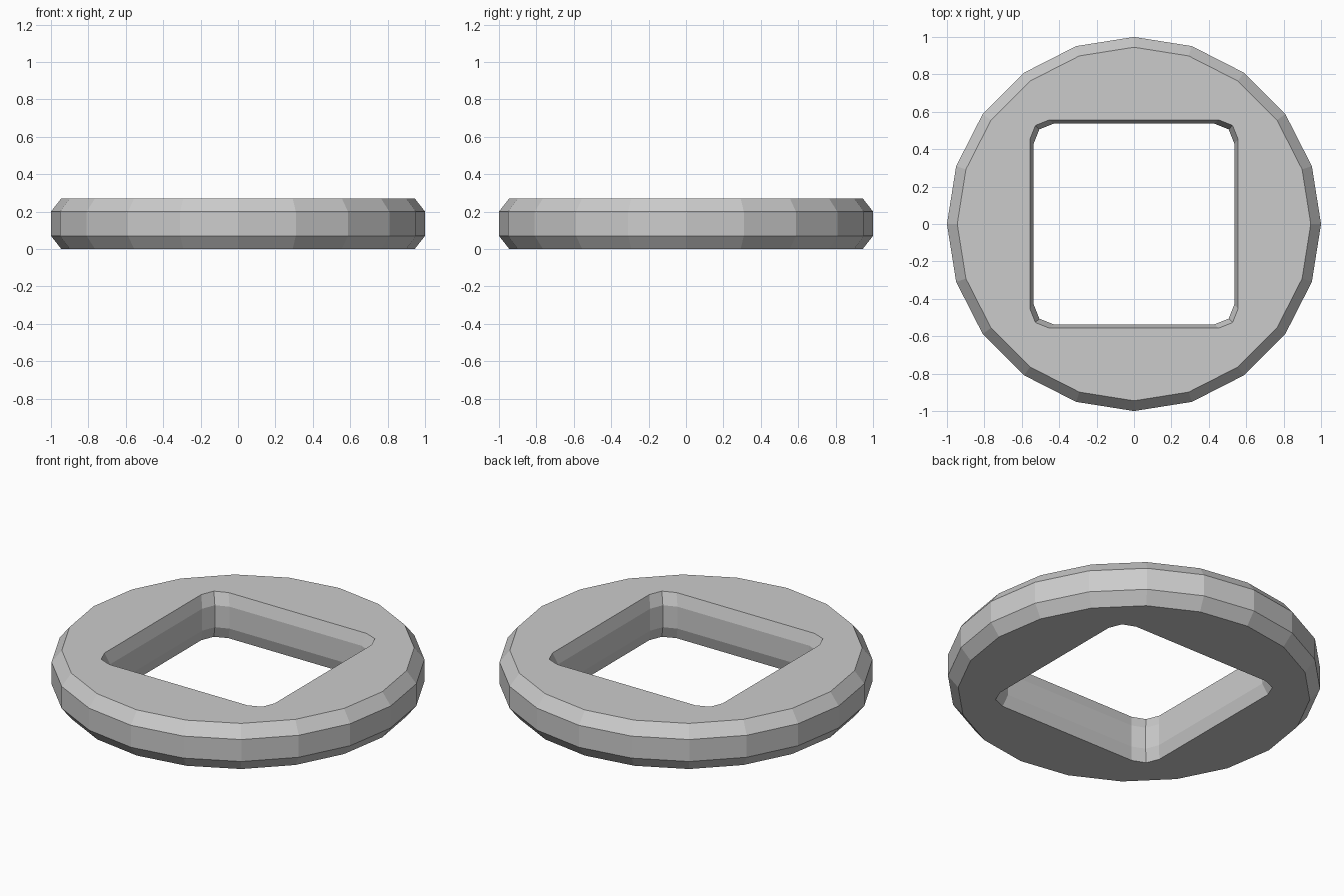
import bpy
import bmesh
from math import cos, sin, pi

cube = bpy.data.objects.get("Cube")
if cube:
    bpy.data.objects.remove(cube, do_unlink=True)

HEIGHT, BEVEL = 0.27, 0.07
LEVELS = (0, BEVEL, HEIGHT - BEVEL, HEIGHT)


def rim_outline(radius, sides=20):
    """Round outer edge."""
    return [(radius * cos(2 * pi * i / sides), radius * sin(2 * pi * i / sides))
            for i in range(sides)]


def hole_outline(half, cut=0.105, mid=0.03):
    """Square hole with two-facet rounded corners."""
    corner = [(half, half - cut), (half - mid, half - mid), (half - cut, half)]
    points = []
    for _ in range(4):
        points += corner
        corner = [(-y, x) for x, y in corner]
    return points


def wall(bm, outlines):
    """Stack outlines at each level and join them; return the end loops."""
    rings = [[bm.verts.new((x, y, z)) for x, y in outline]
             for outline, z in zip(outlines, LEVELS)]
    for low, high in zip(rings, rings[1:]):
        for i in range(len(low)):
            j = (i + 1) % len(low)
            bm.faces.new((low[i], low[j], high[j], high[i]))
    return rings[0], rings[-1]


def loop_edges(bm, ring):
    return [bm.edges.get((ring[i - 1], ring[i])) for i in range(len(ring))]


# Bevelled ring with a square opening
bm = bmesh.new()
rim = wall(bm, [rim_outline(r) for r in (0.945, 1, 1, 0.945)])
hole = wall(bm, [hole_outline(h) for h in (0.557, 0.536, 0.536, 0.557)])

# Flat top and bottom between rim and opening
for outer, inner, up in zip(rim, hole, (-1, 1)):
    bmesh.ops.triangle_fill(bm, edges=loop_edges(bm, outer) + loop_edges(bm, inner),
                            use_beauty=True, normal=(0, 0, up))
bmesh.ops.recalc_face_normals(bm, faces=bm.faces[:])

mesh = bpy.data.meshes.new("square_holed_ring")
bm.to_mesh(mesh)
bm.free()
ring = bpy.data.objects.new("square_holed_ring", mesh)
bpy.context.collection.objects.link(ring)

# Plain grey
grey = bpy.data.materials.new("plain_grey")
grey.use_nodes = True
colour = (0.6, 0.6, 0.6, 1)
grey.diffuse_color = colour
for node in grey.node_tree.nodes:
    if node.type == 'BSDF_PRINCIPLED':
        node.inputs["Base Color"].default_value = colour
mesh.materials.append(grey)
